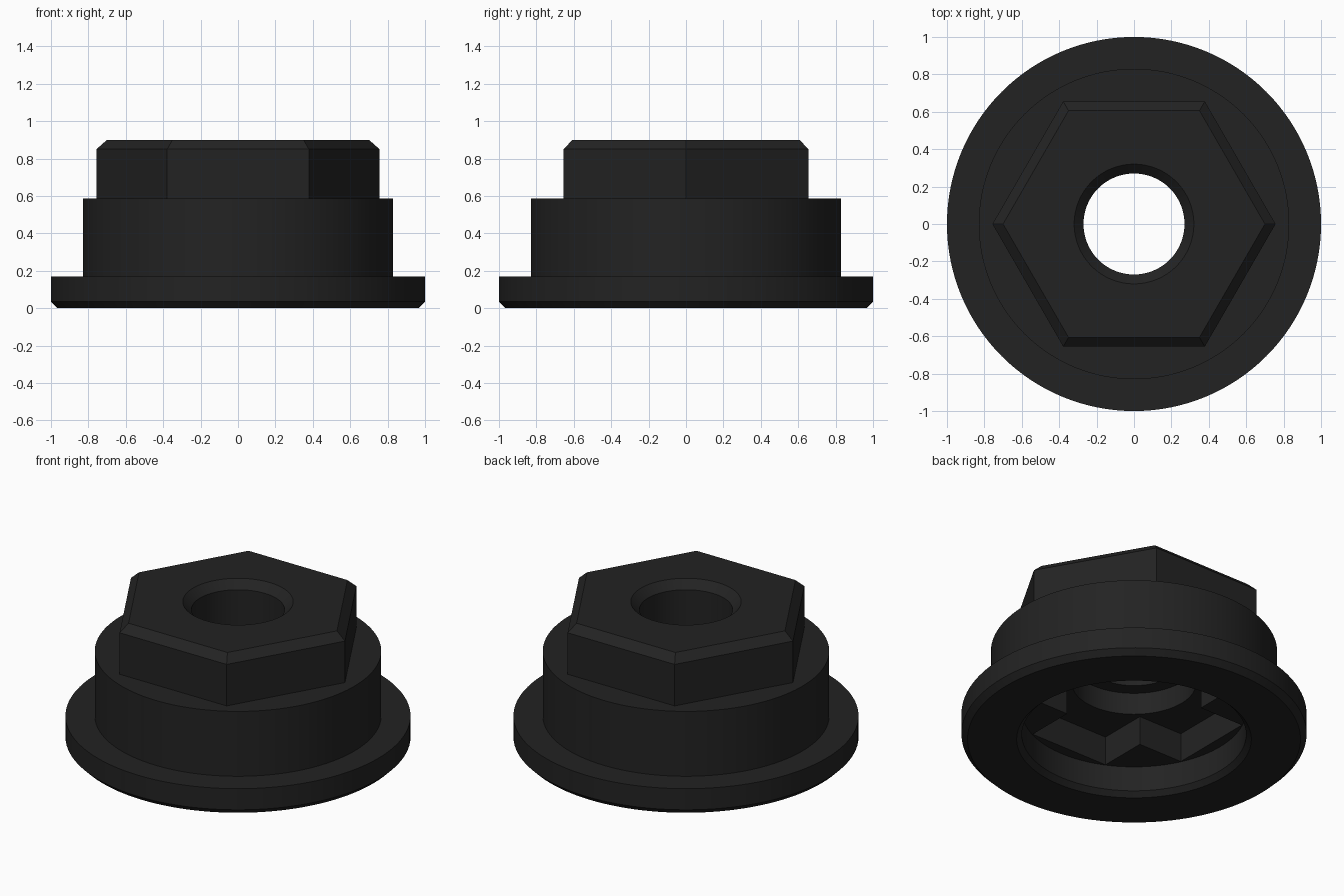
import bpy, bmesh, math

if "Cube" in bpy.data.objects:
    bpy.data.objects.remove(bpy.data.objects["Cube"])

SEGMENTS = 128

black = bpy.data.materials.new("black_plastic")
black.diffuse_color = (0.0165, 0.0165, 0.0165, 1)
black.use_nodes = True
black.node_tree.nodes["Principled BSDF"].inputs["Base Color"].default_value = black.diffuse_color


def make_object(name, bm):
    bmesh.ops.recalc_face_normals(bm, faces=bm.faces)
    mesh = bpy.data.meshes.new(name)
    bm.to_mesh(mesh)
    bm.free()
    mesh.materials.append(black)
    obj = bpy.data.objects.new(name, mesh)
    bpy.context.collection.objects.link(obj)
    return obj


def loft(name, rings):
    """Solid through a stack of matching closed rings, capped at both ends."""
    bm = bmesh.new()
    loops = [[bm.verts.new(p) for p in ring] for ring in rings]
    n = len(loops[0])
    for low, high in zip(loops, loops[1:]):
        for i in range(n):
            j = (i + 1) % n
            bm.faces.new((low[i], low[j], high[j], high[i]))
    bm.faces.new(loops[0][::-1])
    bm.faces.new(loops[-1])
    return make_object(name, bm)


def polygon(radius, z, sides):
    return [(radius * math.cos(2 * math.pi * i / sides),
             radius * math.sin(2 * math.pi * i / sides), z) for i in range(sides)]


def stack(name, profile, sides=SEGMENTS):
    return loft(name, [polygon(r, z, sides) for r, z in profile])


def combine(target, tool, operation):
    mod = target.modifiers.new(tool.name, 'BOOLEAN')
    mod.operation = operation
    mod.solver = 'EXACT'
    mod.object = tool
    bpy.context.view_layer.objects.active = target
    bpy.ops.object.modifier_apply(modifier=mod.name)
    bpy.data.objects.remove(tool)


# Round body with a wide flange, chamfered underneath
body = stack("flanged_hex_cap", [(0.965, 0), (1.0, 0.035), (1.0, 0.17),
                                 (0.83, 0.17), (0.83, 0.585)])

# Hexagonal head with a chamfered top, sunk slightly into the body
head = stack("hex_head", [(0.757, 0.55), (0.757, 0.85), (0.70, 0.90)], 6)
combine(body, head, 'UNION')

# Stepped bore: wide mouth, counterbore, through hole with chamfered top
bore = stack("bore_cutter", [(0.71, -0.03), (0.65, 0.03), (0.65, 0.19),
                             (0.36, 0.19), (0.36, 0.515), (0.27, 0.515),
                             (0.27, 0.85), (0.37, 0.95)])
combine(body, bore, 'DIFFERENCE')

# Cross-shaped socket above the mouth
reach, half = 0.585, 0.275
arm = [(reach, -half), (reach, half), (half, half)]
outline = []
for turn in range(4):
    outline += arm
    arm = [(-y, x) for x, y in arm]
socket = loft("socket_cutter", [[(x, y, z) for x, y in outline] for z in (0.1, 0.375)])
combine(body, socket, 'DIFFERENCE')

# Smooth round walls, sharp edges
bpy.ops.object.select_all(action='DESELECT')
body.select_set(True)
bpy.context.view_layer.objects.active = body
bpy.ops.object.shade_smooth_by_angle(angle=math.radians(25))
